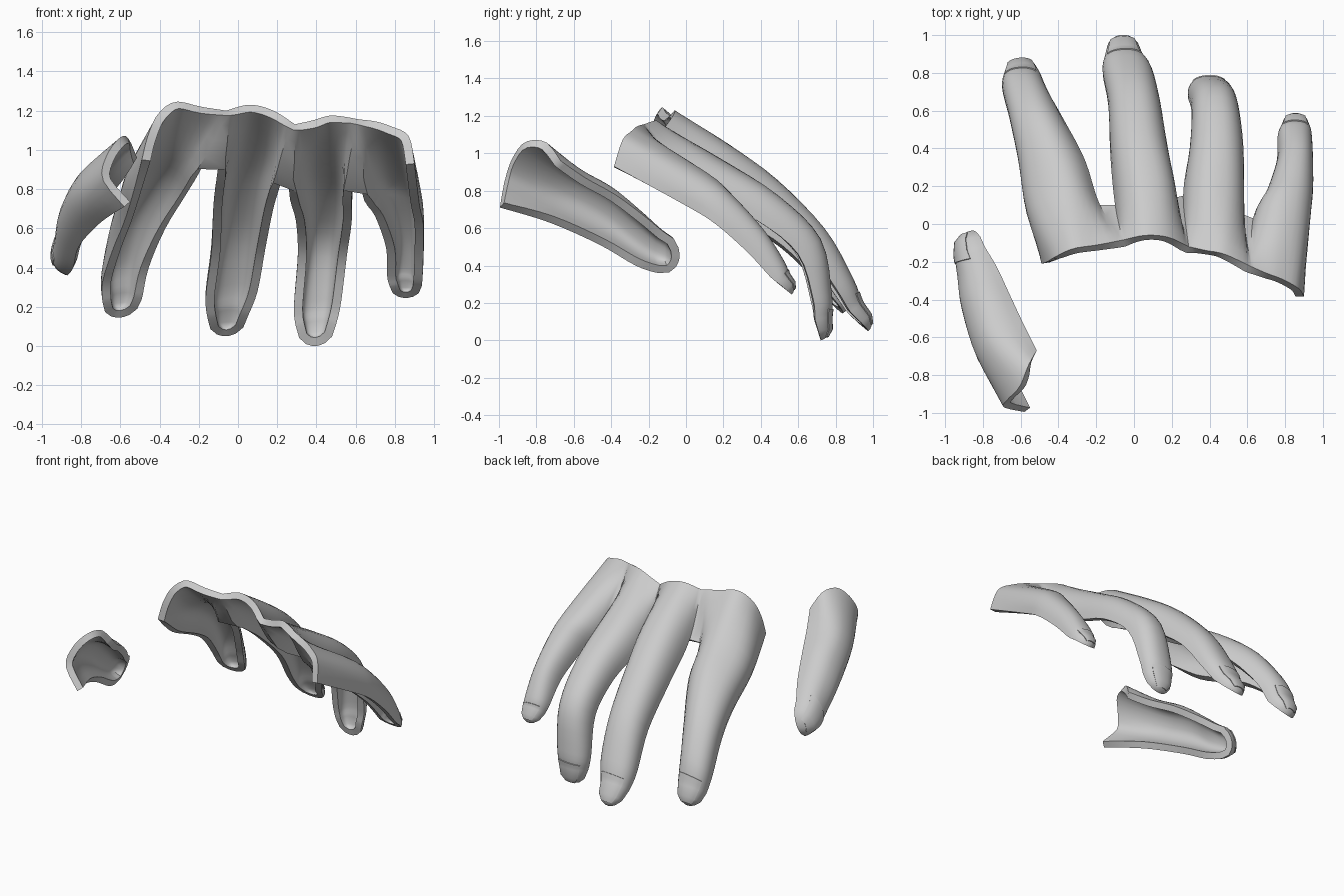
import bpy, bmesh, math
from mathutils import Vector as V

if "Cube" in bpy.data.objects:
    bpy.data.objects.remove(bpy.data.objects["Cube"])

K = 17      # points across each arched section
SUB = 4     # rows between key sections


def spline(p0, p1, p2, p3, t):
    return 0.5 * (2 * p1 + (p2 - p0) * t + (2 * p0 - 5 * p1 + 4 * p2 - p3) * t * t
                  + (3 * p1 - p0 - 3 * p2 + p3) * t ** 3)


def sample(pts, u):
    """Point on a smooth curve through pts, u in 0..1."""
    n = len(pts) - 1
    i = min(int(u * n), n - 1)
    q = [pts[max(0, min(n, i + k))] for k in (-1, 0, 1, 2)]
    return spline(*q, u * n - i)


def arch(mid, half, up):
    row = []
    for j in range(K):
        a = math.pi * j / (K - 1)
        c, s = math.cos(a), max(math.sin(a), 0)
        row.append(mid - half * math.copysign(abs(c) ** 0.85, c) + up * s ** 0.85)
    return row


def finger_rows(base, stations, tip):
    """Key sections: open base edge, arches (left rim, right rim, height), round tip."""
    base = [V(p) for p in base]
    tip = V(tip)
    keys = [[sample(base, j / (K - 1)) for j in range(K)]]
    mids = [(V(s[0]) + V(s[1])) / 2 for s in stations] + [tip]
    for i, (l, r, h) in enumerate(stations):
        half = (V(r) - V(l)) / 2
        up = half.cross(mids[i + 1] - mids[max(i - 1, 0)]).normalized() * h
        keys.append(arch(mids[i], half, up))
    for deg in (35, 62, 80, 90):
        a = math.radians(deg)
        c = math.cos(a)
        keys.append(arch(mids[-2].lerp(tip, math.sin(a)), half * c, up * c))
    rows, n = [], len(keys) - 1
    for i in range(n):
        steps = SUB if i < len(stations) else 1
        for k in range(steps):
            q = [keys[max(0, min(n, i + d))] for d in (-1, 0, 1, 2)]
            rows.append([spline(q[0][j], q[1][j], q[2][j], q[3][j], k / steps) for j in range(K)])
    rows.append(keys[-1])
    return rows


def shell(name, fingers, thick, offset=-1):
    """Skin the rows, web neighbouring fingers together, and give thickness."""
    bm = bmesh.new()
    grids = [[[bm.verts.new(p) for p in row] for row in rows] for rows in fingers]
    for g in grids:
        for a, b in zip(g, g[1:]):
            for j in range(len(a) - 1):
                bm.faces.new((a[j], a[j + 1], b[j + 1], b[j]))
    for g, h in zip(grids, grids[1:]):
        for r in range(SUB):
            bm.faces.new((g[r][-1], h[r][0], h[r + 1][0], g[r + 1][-1]))
    bmesh.ops.remove_doubles(bm, verts=bm.verts, dist=0.0005)
    me = bpy.data.meshes.new(name)
    bm.to_mesh(me)
    bm.free()
    ob = bpy.data.objects.new(name, me)
    bpy.context.collection.objects.link(ob)
    for o in bpy.context.selected_objects:
        o.select_set(False)
    bpy.context.view_layer.objects.active = ob
    ob.select_set(True)
    mod = ob.modifiers.new("thickness", 'SOLIDIFY')
    mod.thickness, mod.offset = thick, offset
    bpy.ops.object.modifier_apply(modifier=mod.name)
    bpy.ops.object.shade_smooth_by_angle(angle=math.radians(45))


def nail(name, rows):
    """Thin plate on the upper face of the fingertip."""
    shell(name, [[row[4:K - 4] for row in rows[-7:-2]]], 0.012, 0)


# Four fingers, listed from the index side to the little finger
index = finger_rows(
    [(-.49, -.21, .95), (-.46, -.2, 1.07), (-.41, -.17, 1.18), (-.32, -.13, 1.245),
     (-.19, -.11, 1.22), (-.06, -.085, 1.2)],
    [((-.54, .02, .76), (-.18, .1, .92), .2),
     ((-.585, .3, .62), (-.26, .34, .78), .19),
     ((-.635, .5, .5), (-.37, .55, .6), .17),
     ((-.69, .68, .33), (-.455, .7, .4), .13),
     ((-.69, .755, .22), (-.49, .775, .24), .1)], (-.6, .84, .145))
middle = finger_rows(
    [(-.06, -.085, 1.2), (.06, -.06, 1.23), (.18, -.07, 1.2), (.29, -.12, 1.13)],
    [((-.1, .1, .92), (.22, .14, .84), .2),
     ((-.125, .36, .72), (.18, .38, .7), .19),
     ((-.135, .62, .48), (.14, .64, .5), .155),
     ((-.165, .79, .25), (.1, .8, .28), .12),
     ((-.155, .87, .14), (.05, .88, .15), .09)], (-.06, .975, .05))
ring = finger_rows(
    [(.29, -.12, 1.13), (.38, -.14, 1.15), (.48, -.16, 1.175), (.62, -.225, 1.155)],
    [((.26, .15, .8), (.58, .05, .8), .19),
     ((.295, .4, .64), (.58, .38, .64), .17),
     ((.305, .59, .46), (.555, .6, .46), .15),
     ((.285, .67, .2), (.525, .68, .22), .11),
     ((.295, .69, .1), (.5, .69, .11), .09)], (.395, .72, 0))
little = finger_rows(
    [(.62, -.225, 1.155), (.7, -.26, 1.145), (.78, -.29, 1.12), (.87, -.34, 1.07), (.9, -.385, .93)],
    [((.63, .03, .79), (.925, 0, .72), .17),
     ((.7, .16, .66), (.945, .16, .62), .16),
     ((.755, .33, .5), (.945, .33, .47), .135),
     ((.76, .46, .36), (.94, .45, .34), .1),
     ((.775, .5, .3), (.935, .5, .3), .075)], (.855, .565, .245))

# Separate thumb, its open side turned towards the palm
thumb = finger_rows(
    [(-.58, -.995, .71), (-.69, -.97, .85), (-.67, -.93, .97), (-.605, -.86, 1.06),
     (-.56, -.75, 1.06), (-.515, -.67, .96)],
    [((-.7, -.73, .63), (-.58, -.54, .87), .21),
     ((-.81, -.46, .51), (-.655, -.38, .78), .18),
     ((-.84, -.27, .4), (-.725, -.23, .67), .15),
     ((-.87, -.15, .36), (-.79, -.12, .58), .12)], (-.86, -.035, .44))

shell("hand_back_with_fingers", [index, middle, ring, little], 0.045)
shell("thumb", [thumb], 0.045)
for part, rows in (("index", index), ("middle", middle), ("ring", ring),
                   ("little", little), ("thumb", thumb)):
    nail(part + "_nail", rows)
